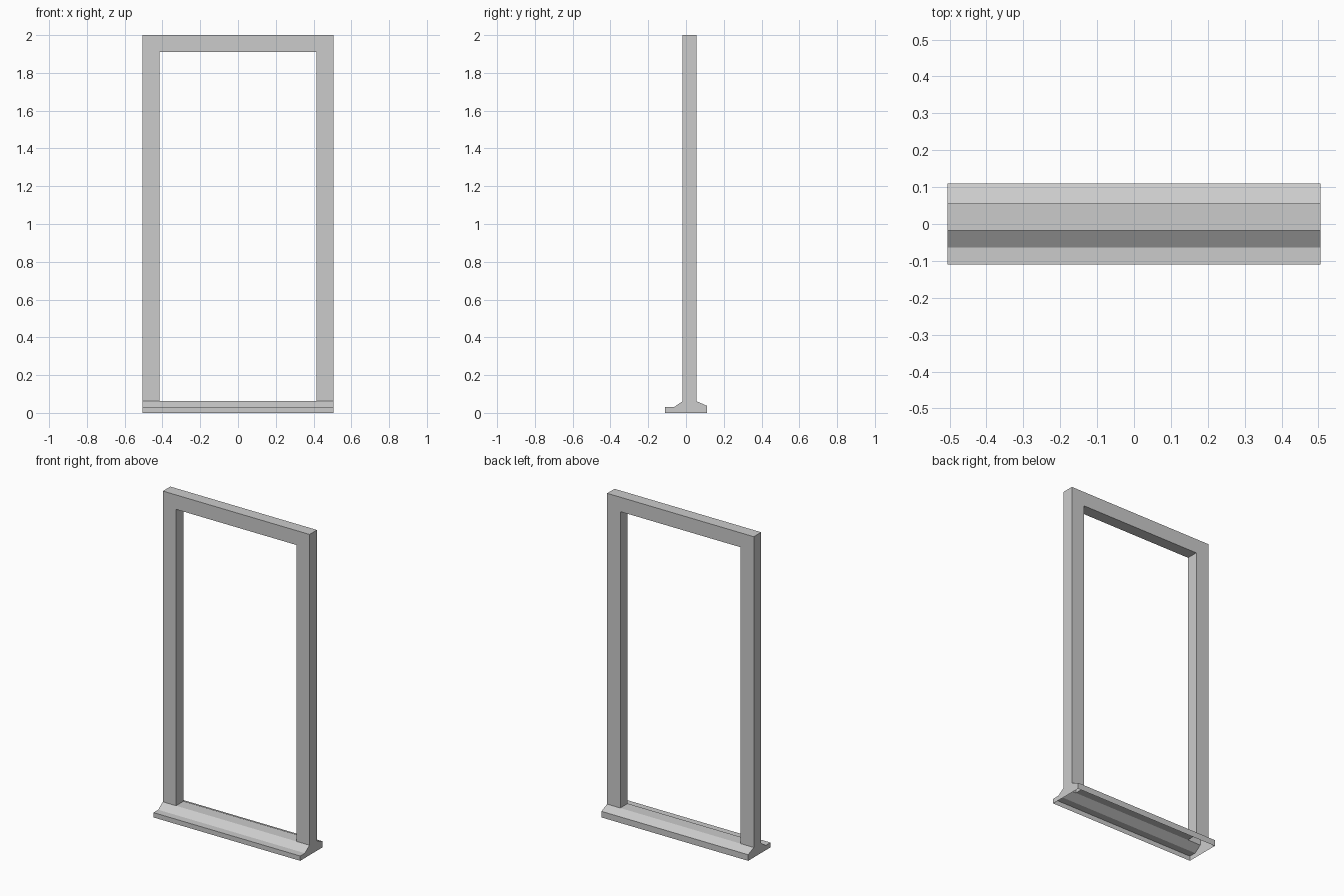
import bpy
import bmesh

if "Cube" in bpy.data.objects:
    bpy.data.objects.remove(bpy.data.objects["Cube"], do_unlink=True)

HALF_W, HALF_OPEN = 0.506, 0.415
HEIGHT, HEAD_Z, SILL_Z = 2.0, 1.91, 0.062
FRONT, BACK = -0.018, 0.055

# One grey for the whole frame
grey = bpy.data.materials.new("frame grey")
grey.use_nodes = True
colour = (0.6, 0.6, 0.6, 1)
grey.diffuse_color = colour
grey.node_tree.nodes["Principled BSDF"].inputs["Base Color"].default_value = colour

bm = bmesh.new()


def rings(points_per_ring, skip):
    """Join neighbouring rings of points with quads, leaving out skipped ones."""
    loops = [[bm.verts.new(p) for p in ring] for ring in points_per_ring]
    for r, (a, b) in enumerate(zip(loops, loops[1:])):
        for k in range(len(a)):
            if not skip(r, k):
                n = (k + 1) % len(a)
                bm.faces.new((a[k], a[n], b[n], b[k]))
    bm.faces.new(loops[0])
    bm.faces.new(loops[-1])


# Threshold: hollow moulding, open underneath and open into the posts
profile = [(-0.11, 0), (-0.11, 0.03), (-0.064, 0.03), (FRONT, SILL_Z),
           (BACK, SILL_Z), (0.11, 0.038), (0.11, 0)]
stations = (-HALF_W, -HALF_OPEN, HALF_OPEN, HALF_W)
rings([[(x, y, z) for y, z in profile] for x in stations],
      lambda r, k: k == 6 or (k == 3 and r != 1))

# Posts and head: an upside-down U, open at the feet
outline = [(-HALF_W, SILL_Z), (-HALF_W, HEIGHT), (HALF_W, HEIGHT),
           (HALF_W, SILL_Z), (HALF_OPEN, SILL_Z), (HALF_OPEN, HEAD_Z),
           (-HALF_OPEN, HEAD_Z), (-HALF_OPEN, SILL_Z)]
rings([[(x, y, z) for x, z in outline] for y in (FRONT, BACK)],
      lambda r, k: k in (3, 7))

# Weld the parts into one shell
bmesh.ops.remove_doubles(bm, verts=bm.verts, dist=0.0005)
bmesh.ops.recalc_face_normals(bm, faces=bm.faces)

mesh = bpy.data.meshes.new("door_frame")
bm.to_mesh(mesh)
bm.free()
mesh.materials.append(grey)
frame = bpy.data.objects.new("door_frame", mesh)
bpy.context.scene.collection.objects.link(frame)
